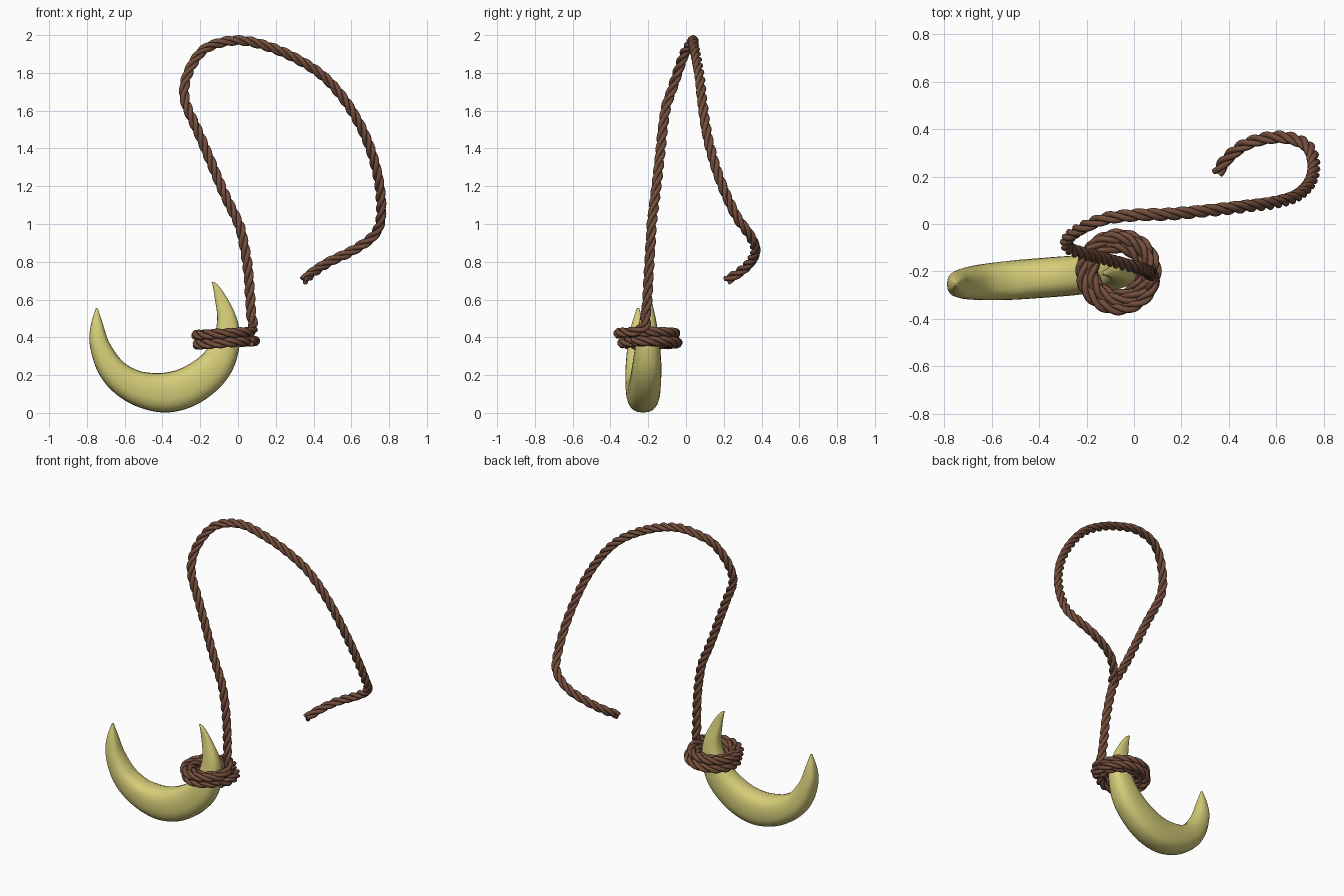
import bpy, bmesh, math
from mathutils import Vector

if "Cube" in bpy.data.objects:
    bpy.data.objects.remove(bpy.data.objects["Cube"])


def material(name, rgb):
    m = bpy.data.materials.new(name)
    m.diffuse_color = (*rgb, 1)
    m.use_nodes = True
    m.node_tree.nodes["Principled BSDF"].inputs["Base Color"].default_value = m.diffuse_color
    return m


def spline(points, steps):
    """Catmull-Rom curve through points of any dimension."""
    p = [Vector(q) for q in points]
    p = [p[0] * 2 - p[1]] + p + [p[-1] * 2 - p[-2]]
    out = []
    for i in range(1, len(p) - 2):
        a, b, c, d = p[i - 1:i + 3]
        for s in range(steps):
            t = s / steps
            out.append((b * 2 + (c - a) * t + (a * 2 - b * 5 + c * 4 - d) * t * t
                        + (b * 3 - a - c * 3 + d) * t ** 3) * 0.5)
    return out + [p[-2]]


def resample(points, step):
    """Evenly spaced points along a polyline."""
    out, need = [points[0]], step
    for a, b in zip(points, points[1:]):
        length, pos = (b - a).length, 0.0
        while length - pos >= need:
            pos += need
            out.append(a.lerp(b, pos / length))
            need = step
        need -= length - pos
    return out


def frames(path):
    """Tangent, side and up vectors carried along the path without twist."""
    out, side = [], None
    for i, p in enumerate(path):
        t = (path[min(i + 1, len(path) - 1)] - path[max(i - 1, 0)]).normalized()
        side = t.orthogonal() if side is None else side - t * side.dot(t)
        side.normalize()
        out.append((side.copy(), t.cross(side)))
    return out


def skin(bm, rings):
    """Bridge successive rings of points and cap both ends."""
    vs = [[bm.verts.new(c) for c in r] for r in rings]
    n = len(vs[0])
    for a, b in zip(vs, vs[1:]):
        for k in range(n):
            bm.faces.new((a[k], a[(k + 1) % n], b[(k + 1) % n], b[k]))
    bm.faces.new(vs[0])
    bm.faces.new(vs[-1])


def finish(bm, name, mat):
    bmesh.ops.recalc_face_normals(bm, faces=bm.faces)
    for f in bm.faces:
        f.smooth = len(f.verts) == 4
    me = bpy.data.meshes.new(name)
    bm.to_mesh(me)
    bm.free()
    me.materials.append(mat)
    ob = bpy.data.objects.new(name, me)
    bpy.context.collection.objects.link(ob)
    return ob


yellow = material("pale yellow", (0.67, 0.61, 0.19))
brown = material("rope brown", (0.17, 0.075, 0.045))

# Crescent: outer x, z, inner x, z, half width in y
stations = [
    (-.752, .555, -.742, .553, .006), (-.778, .47, -.712, .46, .035),
    (-.786, .37, -.68, .37, .055), (-.75, .235, -.61, .272, .07),
    (-.675, .125, -.53, .225, .078), (-.55, .04, -.46, .212, .083),
    (-.396, .002, -.396, .212, .084), (-.25, .03, -.31, .232, .084),
    (-.12, .112, -.22, .283, .08), (-.03, .225, -.155, .35, .073),
    (.01, .37, -.12, .43, .058), (-.003, .49, -.11, .51, .042),
    (-.05, .595, -.122, .60, .022), (-.1, .67, -.133, .67, .012),
    (-.128, .695, -.14, .692, .005)]


def power(v):
    return math.copysign(abs(v) ** 0.8, v)


rings = []
for ox, oz, ix, iz, w in spline(stations, 5):
    ring = []
    for k in range(24):
        a = math.tau * k / 24
        u, v = 0.5 + 0.5 * power(math.cos(a)), power(math.sin(a))
        x, z = ix + (ox - ix) * u, iz + (oz - iz) * u
        ring.append((x, -0.228 + 0.075 * ((ox + ix) / 2 + 0.4) + w * v, z))
    rings.append(ring)
bm = bmesh.new()
skin(bm, rings)
finish(bm, "crescent", yellow)

# Rope path: four turns round the horn, then the free length
path = []
for i in range(73):
    u = i / 72
    a = math.radians(-30) + math.tau * 4 * u
    r = 0.129 + 0.029 * math.cos(math.tau * u)
    s = min(max((u - 0.3) / 0.4, 0), 1)
    z = 0.371 + 0.05 * s * s * (3 - 2 * s) + 0.06 * r * math.cos(a)
    path.append((-0.068 + r * math.cos(a), -0.2 + r * math.sin(a), z))
path += [
    (.08, -.218, .46), (.07, -.213, .52), (.065, -.205, .60), (.053, -.196, .76),
    (.026, -.186, .92), (0, -.18, 1.01), (-.07, -.162, 1.155), (-.148, -.14, 1.34),
    (-.216, -.123, 1.5), (-.27, -.105, 1.62), (-.285, -.075, 1.71),
    (-.26, -.042, 1.81), (-.195, -.005, 1.91), (-.11, .025, 1.955),
    (.01, .038, 1.972), (.142, .041, 1.945), (.30, .055, 1.88),
    (.46, .073, 1.775), (.59, .09, 1.62), (.686, .12, 1.437),
    (.744, .18, 1.235), (.757, .262, 1.05), (.723, .335, .945),
    (.617, .367, .865), (.485, .342, .80), (.396, .28, .743), (.348, .21, .70)]

# Three twisted strands
STEP, PITCH, OFFSET, RADIUS = 0.011, 0.19, 0.0148, 0.0132
centre = resample(spline(path, 12), STEP)
axes = frames(centre)
bm = bmesh.new()
for strand in range(3):
    line = []
    for i, (p, (s, n)) in enumerate(zip(centre, axes)):
        a = math.tau * (i * STEP / PITCH + strand / 3)
        line.append(p + (s * math.cos(a) + n * math.sin(a)) * OFFSET)
    rings = []
    for p, (s, n) in zip(line, frames(line)):
        rings.append([p + (s * math.cos(math.tau * k / 10)
                           + n * math.sin(math.tau * k / 10)) * RADIUS
                      for k in range(10)])
    skin(bm, rings)
finish(bm, "rope", brown)
